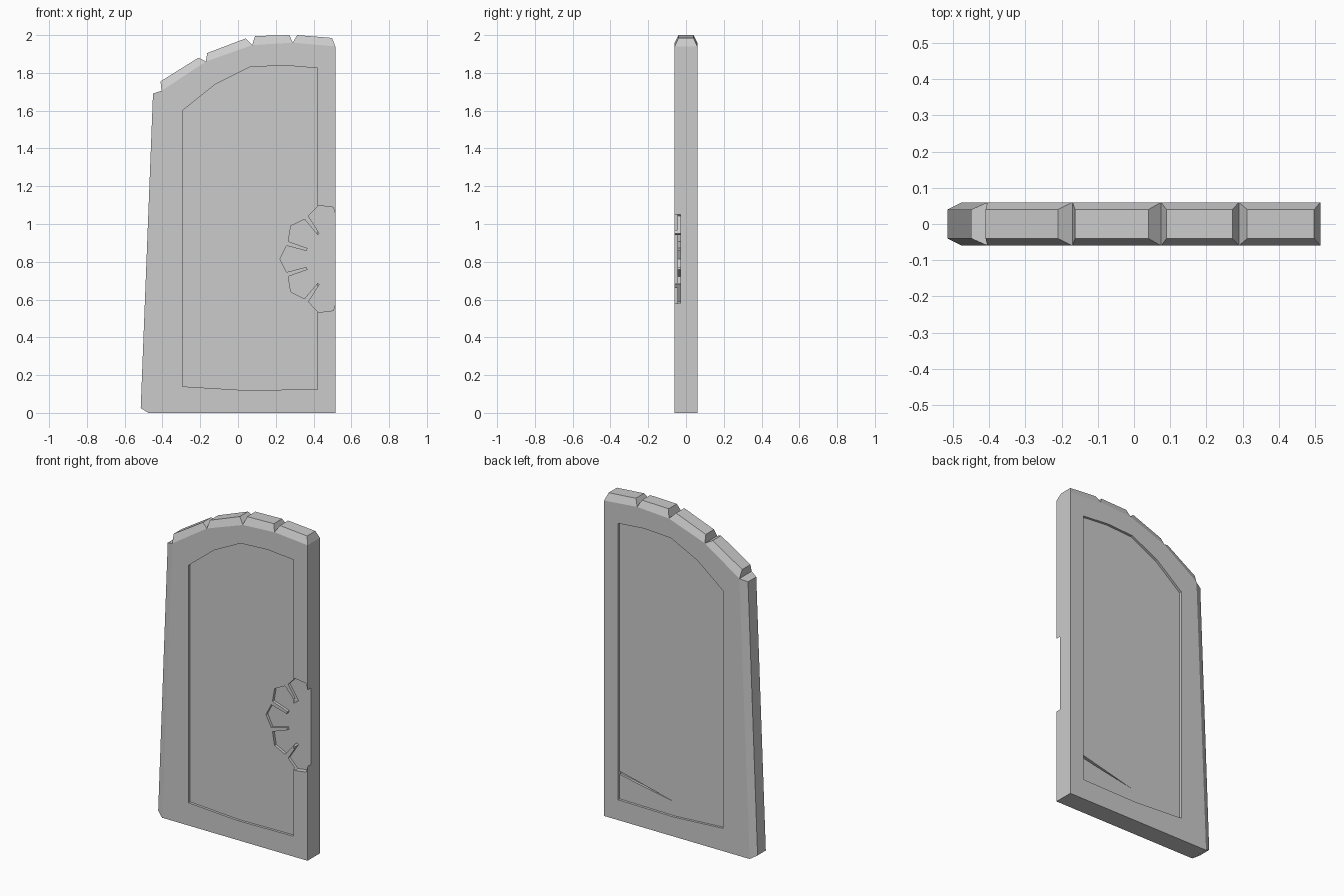
import bpy, bmesh

if "Cube" in bpy.data.objects:
    bpy.data.objects.remove(bpy.data.objects["Cube"])

HALF = 0.06       # half thickness of the door
CHAMFER = 0.04    # half thickness at the outer rim
MID = 0.815       # height of the flower centre


def make_object(name, bm):
    bmesh.ops.recalc_face_normals(bm, faces=bm.faces[:])
    mesh = bpy.data.meshes.new(name)
    bm.to_mesh(mesh)
    bm.free()
    ob = bpy.data.objects.new(name, mesh)
    bpy.context.collection.objects.link(ob)
    return ob


def prism(name, outline, y0, y1):
    """Extrude an x-z outline from y0 to y1."""
    bm = bmesh.new()
    face = bm.faces.new([bm.verts.new((x, y0, z)) for x, z in outline])
    res = bmesh.ops.extrude_face_region(bm, geom=[face])
    verts = [v for v in res["geom"] if isinstance(v, bmesh.types.BMVert)]
    bmesh.ops.translate(bm, verts=verts, vec=(0, y1 - y0, 0))
    return make_object(name, bm)


def rim_block(name, base, crest):
    """Block along a slab edge, narrowing from the base line to the crest."""
    bm = bmesh.new()
    rings = []
    for (bx, bz), (cx, cz) in zip(base, crest):
        rings.append([bm.verts.new(p) for p in (
            (bx, -HALF, bz), (cx, -CHAMFER, cz), (cx, CHAMFER, cz), (bx, HALF, bz))])
    a, b = rings
    bm.faces.new(a)
    bm.faces.new(b[::-1])
    for i in range(4):
        j = (i + 1) % 4
        bm.faces.new((a[i], a[j], b[j], b[i]))
    return make_object(name, bm)


def carve(target, cutter):
    mod = target.modifiers.new("carve", 'BOOLEAN')
    mod.operation = 'DIFFERENCE'
    mod.solver = 'EXACT'
    mod.object = cutter
    bpy.context.view_layer.objects.active = target
    bpy.ops.object.modifier_apply(modifier=mod.name)
    bpy.data.objects.remove(cutter)


# Door slab with arched top
arch = [(-0.405, 1.705), (-0.17, 1.86), (0.075, 1.947), (0.29, 1.96), (0.515, 1.94)]
foot = (-0.475, 0.0)
door = prism("door_slab", [foot] + arch + [(0.515, 0.0)], -HALF, HALF)

# Recessed panels, front and back
panel = [(-0.295, 0.14), (-0.295, 1.6), (-0.12, 1.74), (0.06, 1.83), (0.24, 1.84),
         (0.42, 1.825), (0.42, 0.125), (0.04, 0.12)]
carve(door, prism("front_panel_cutter", panel, -0.1, -0.045))
carve(door, prism("back_panel_cutter", panel, 0.045, 0.1))

# Half flower recess at the opening edge, mirrored top to bottom
upper = [(0.55, 1.03), (0.515, 1.05), (0.505, 1.088), (0.427, 1.098), (0.373, 1.042),
         (0.432, 0.95), (0.422, 0.942), (0.352, 1.025), (0.28, 0.99), (0.266, 0.908),
         (0.368, 0.872), (0.363, 0.857), (0.257, 0.885)]
lower = [(x, 2 * MID - z) for x, z in reversed(upper)]
carve(door, prism("flower_cutter", upper + [(0.222, MID)] + lower, -0.1, -0.028))

# Crack low on the back panel
crack = [(0.42, 0.295), (0.42, 0.275), (0.06, 0.208)]
carve(door, prism("crack_cutter", crack, 0.03, 0.055))

# Chamfered rim blocks along the arch
crests = [[(-0.41, 1.755), (-0.21, 1.88)], [(-0.163, 1.905), (0.04, 1.982)],
          [(0.09, 1.995), (0.272, 2.0)], [(0.313, 2.0), (0.498, 1.985)]]
for i, crest in enumerate(crests):
    rim_block(f"top_trim_{i + 1}", arch[i:i + 2], crest)

# Hinge side rim
rim_block("side_trim", [foot, arch[0]], [(-0.515, 0.025), (-0.45, 1.69)])
